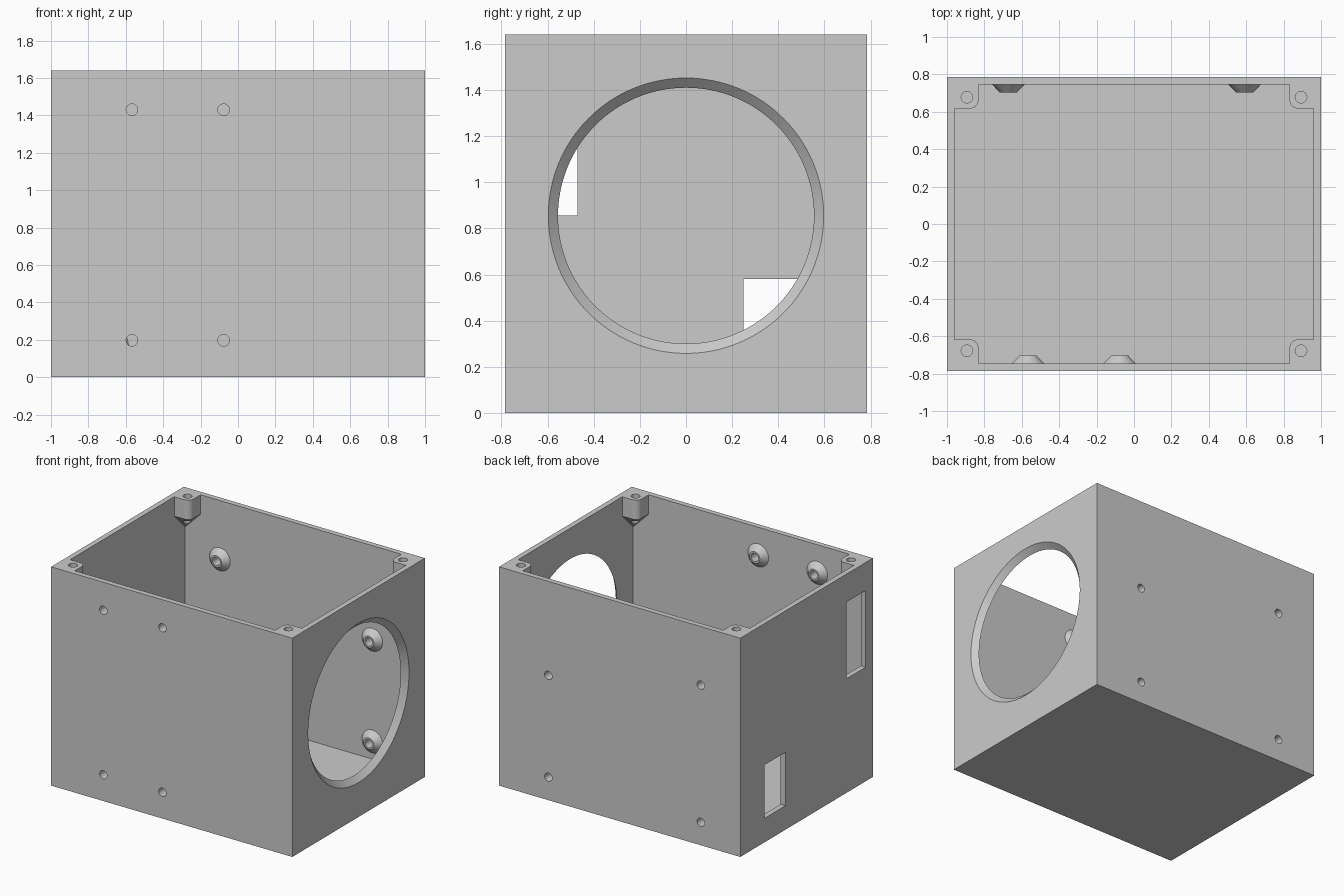
import bpy, bmesh, math
from mathutils import Matrix, Vector

old = bpy.data.objects.get("Cube")
if old:
    bpy.data.objects.remove(old, do_unlink=True)

# Overall dimensions
HX, HY, H, WALL = 1.0, 0.785, 1.64, 0.04
IX, IY = HX - WALL, HY - WALL
HOLE_R = 0.031

grey = bpy.data.materials.new("light_grey_plastic")
grey.use_nodes = True
grey.diffuse_color = (0.6, 0.6, 0.6, 1)
grey.node_tree.nodes["Principled BSDF"].inputs["Base Color"].default_value = (0.6, 0.6, 0.6, 1)


def make_object(name, bm):
    bmesh.ops.recalc_face_normals(bm, faces=bm.faces)
    mesh = bpy.data.meshes.new(name)
    bm.to_mesh(mesh)
    bm.free()
    mesh.materials.append(grey)
    obj = bpy.data.objects.new(name, mesh)
    bpy.context.collection.objects.link(obj)
    return obj


def make_box(name, lo, hi):
    lo, hi = Vector(lo), Vector(hi)
    bm = bmesh.new()
    bmesh.ops.create_cube(bm, size=1, matrix=Matrix.Translation((lo + hi) / 2)
                          @ Matrix.Diagonal((*(hi - lo), 1)))
    return make_object(name, bm)


def make_cone(name, start, end, r1, r2, segments=32):
    start, end = Vector(start), Vector(end)
    axis = end - start
    turn = axis.to_track_quat("Z", "Y").to_matrix().to_4x4()
    bm = bmesh.new()
    bmesh.ops.create_cone(bm, cap_ends=True, segments=segments, radius1=r1, radius2=r2,
                          depth=axis.length, matrix=Matrix.Translation((start + end) / 2) @ turn)
    return make_object(name, bm)


def select(obj):
    bpy.ops.object.select_all(action="DESELECT")
    obj.select_set(True)
    bpy.context.view_layer.objects.active = obj


def cut(target, cutter):
    cutter.hide_render = True
    mod = target.modifiers.new("cut", "BOOLEAN")
    mod.operation, mod.solver, mod.object = "DIFFERENCE", "EXACT", cutter
    bpy.context.view_layer.update()
    select(target)
    bpy.ops.object.modifier_apply(modifier=mod.name)
    bpy.data.objects.remove(cutter, do_unlink=True)


# Corner screw post: rounded inner corner, underside tapering into the wall corner
px, py, fillet = 0.832, 0.617, 0.045
arc = [(px + fillet - fillet * math.sin(a), py + fillet - fillet * math.cos(a))
       for a in (math.pi / 2 * i / 8 for i in range(9))]
outline = [(IX + 0.02, py)] + arc + [(px, IY + 0.02), (IX + 0.02, IY + 0.02)]


def make_post(sx, sy):
    bm = bmesh.new()
    top = [bm.verts.new((sx * x, sy * y, H + 0.3)) for x, y in outline]
    low = [bm.verts.new((sx * x, sy * y, 1.495)) for x, y in outline]
    tip = bm.verts.new((sx * (IX + 0.01), sy * (IY + 0.01), 1.355))
    bm.faces.new(top)
    for i in range(len(outline)):
        j = (i + 1) % len(outline)
        bm.faces.new((top[i], top[j], low[j], low[i]))
        bm.faces.new((low[i], low[j], tip))
    return make_object("post", bm)


# Hollow interior, leaving the posts standing in its corners
corners = [(sx, sy) for sx in (-1, 1) for sy in (-1, 1)]
cavity = make_box("cavity", (-IX, -IY, WALL), (IX, IY, H + 0.2))
for sx, sy in corners:
    cut(cavity, make_post(sx, sy))

# Open-topped box
body = make_box("enclosure_body", (-HX, -HY, 0), (HX, HY, H))
cut(body, cavity)

# Chamfered round opening and side windows
cut(body, make_cone("opening", (0.9, 0, 0.855), (1.1, 0, 0.855), 0.492, 0.702, 128))
cut(body, make_box("window", (-1.1, 0.25, 0.18), (-0.9, 0.5, 0.58)))
cut(body, make_box("window", (-1.1, -0.7, 0.855), (-0.9, -0.47, 1.43)))

# Screw holes in the posts
for sx, sy in corners:
    x, y = sx * 0.893, sy * 0.678
    cut(body, make_cone("hole", (x, y, 1.3), (x, y, H + 0.1), HOLE_R, HOLE_R))

# Screw holes in the walls: side, x, z
screws = [(-1, x, z) for x in (-0.567, -0.077) for z in (0.197, 1.43)]
screws += [(1, 0.592, 0.172), (1, 0.592, 0.935), (1, -0.672, 0.172), (1, -0.672, 1.2)]
for side, x, z in screws:
    cut(body, make_cone("hole", (x, side * 0.7, z), (x, side * 0.85, z), HOLE_R, HOLE_R))
parts = [body]

# Conical standoffs around the wall screw holes
for n, (side, x, z) in enumerate(screws):
    bm = bmesh.new()
    rings = []
    for radius, y in ((0.086, IY), (0.044, IY - 0.043), (HOLE_R, IY - 0.043), (HOLE_R, IY)):
        rings.append([bm.verts.new((x + radius * math.cos(a), side * y, z + radius * math.sin(a)))
                      for a in (math.tau * i / 32 for i in range(32))])
    for a, b in zip(rings, rings[1:] + rings[:1]):
        for i in range(32):
            j = (i + 1) % 32
            bm.faces.new((a[i], a[j], b[j], b[i]))
    wall = "front" if side < 0 else "back"
    parts.append(make_object(f"{wall}_standoff_{n % 4 + 1}", bm))

for obj in parts:
    select(obj)
    bpy.ops.object.shade_smooth_by_angle(angle=math.radians(30))
